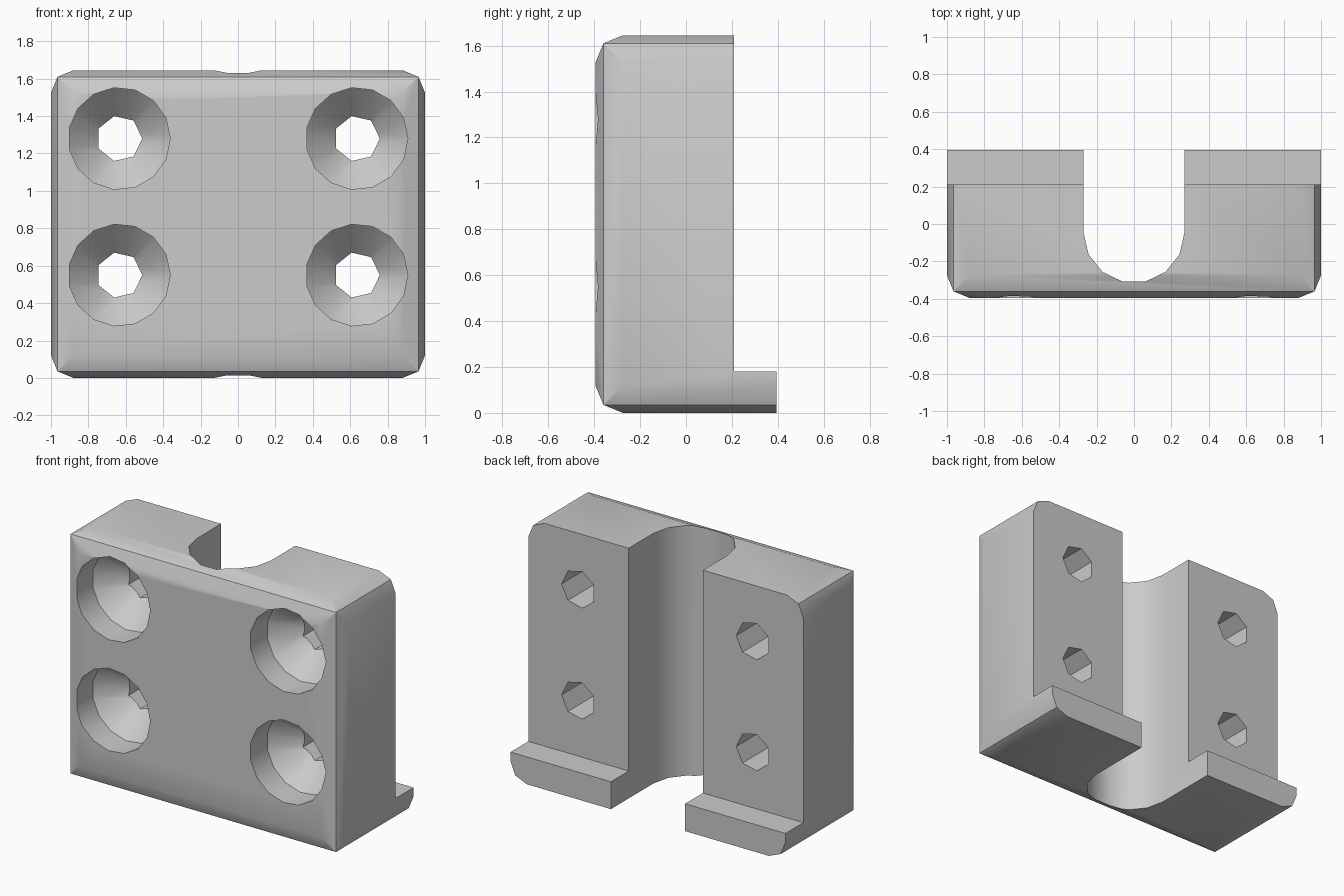
import bpy, bmesh, math
from mathutils import Vector

if "Cube" in bpy.data.objects:
    bpy.data.objects.remove(bpy.data.objects["Cube"])

W, D, H = 1.0, 0.395, 1.645       # half width, half depth, height
R, M = 0.12, 0.035                # rounded edge size and its middle point


def finish(bm, name):
    bmesh.ops.recalc_face_normals(bm, faces=bm.faces[:])
    mesh = bpy.data.meshes.new(name)
    bm.to_mesh(mesh)
    bm.free()
    obj = bpy.data.objects.new(name, mesh)
    bpy.context.collection.objects.link(obj)
    return obj


def loft(name, rings):
    """Closed solid through rings of matching points."""
    bm = bmesh.new()
    loops = [[bm.verts.new(p) for p in ring] for ring in rings]
    n = len(loops[0])
    for a, b in zip(loops, loops[1:]):
        for i in range(n):
            j = (i + 1) % n
            bm.faces.new((a[i], a[j], b[j], b[i]))
    bm.faces.new(loops[0])
    bm.faces.new(loops[-1])
    return finish(bm, name)


def ring(cx, y, cz, r, n):
    return [(cx + r * math.cos(2 * math.pi * i / n), y,
             cz + r * math.sin(2 * math.pi * i / n)) for i in range(n)]


def prism(name, outline, z0, z1):
    return loft(name, [[(x, y, z) for x, y in outline] for z in (z0, z1)])


def cut(obj, cutter):
    cutter.hide_render = True
    mod = obj.modifiers.new("cut", 'BOOLEAN')
    mod.operation = 'DIFFERENCE'
    mod.solver = 'EXACT'
    mod.object = cutter
    bpy.context.view_layer.objects.active = obj
    bpy.ops.object.modifier_apply(modifier=mod.name)
    bpy.data.objects.remove(cutter)


# Block with two-step rounded edges everywhere except around the back
bm = bmesh.new()
bmesh.ops.create_cube(bm, size=2)
for v in bm.verts:
    v.co = (v.co.x * W, v.co.y * D, (v.co.z + 1) * H / 2)
centre = Vector((0, 0, H / 2))
half = Vector((W, D, H / 2))
X, Y, Z = (Vector(a) for a in ((1, 0, 0), (0, 1, 0), (0, 0, 1)))
pairs = [(sx * X, sz * Z) for sx in (1, -1) for sz in (1, -1)]
pairs += [(s, -Y) for s in (X, -X, Z, -Z)]
for a, b in pairs:
    corner = centre + Vector([(a + b)[i] * half[i] for i in range(3)])
    point = corner - (a + b) * M
    for u, v in ((a, b), (b, a)):
        normal = (u * (R - M) + v * M).normalized()
        bmesh.ops.bisect_plane(bm, geom=bm.verts[:] + bm.edges[:] + bm.faces[:],
                               dist=1e-5, plane_co=point, plane_no=normal,
                               clear_outer=True)
        rim = [e for e in bm.edges if e.is_boundary]
        if rim:
            bmesh.ops.holes_fill(bm, edges=rim, sides=0)
bmesh.ops.remove_doubles(bm, verts=bm.verts[:], dist=1e-4)
block = finish(bm, "mounting_block")

# Step at the back that leaves the bottom lip
cut(block, prism("step_cutter", [(-2, 0.21), (2, 0.21), (2, 1), (-2, 1)], 0.18, 3))

# Round-bottomed vertical channel
arc = [(0.27 * math.cos(math.pi * i / 7), -0.045 - 0.27 * math.sin(math.pi * i / 7))
       for i in range(8)]
cut(block, prism("channel_cutter", [(0.27, 1)] + arc + [(-0.27, 1)], -1, 3))

# Four screw holes: counterbore with countersink, then a through hole
for cx in (-0.635, 0.635):
    for cz in (0.55, 1.28):
        cut(block, loft("countersink_cutter", [ring(cx, -0.8, cz, 0.273, 15),
                                               ring(cx, -0.22, cz, 0.273, 15),
                                               ring(cx, -0.03, cz, 0.083, 15)]))
        cut(block, loft("bore_cutter", [ring(cx, -0.8, cz, 0.123, 7),
                                        ring(cx, 0.8, cz, 0.123, 7)]))

# Plain grey finish, smooth on the shallow facets
grey = bpy.data.materials.new("grey")
grey.diffuse_color = (0.6, 0.6, 0.6, 1)
grey.use_nodes = True
grey.node_tree.nodes["Principled BSDF"].inputs["Base Color"].default_value = grey.diffuse_color
block.data.materials.clear()
block.data.materials.append(grey)
bpy.ops.object.select_all(action='DESELECT')
block.select_set(True)
bpy.context.view_layer.objects.active = block
bpy.ops.object.shade_smooth_by_angle(angle=math.radians(30))
